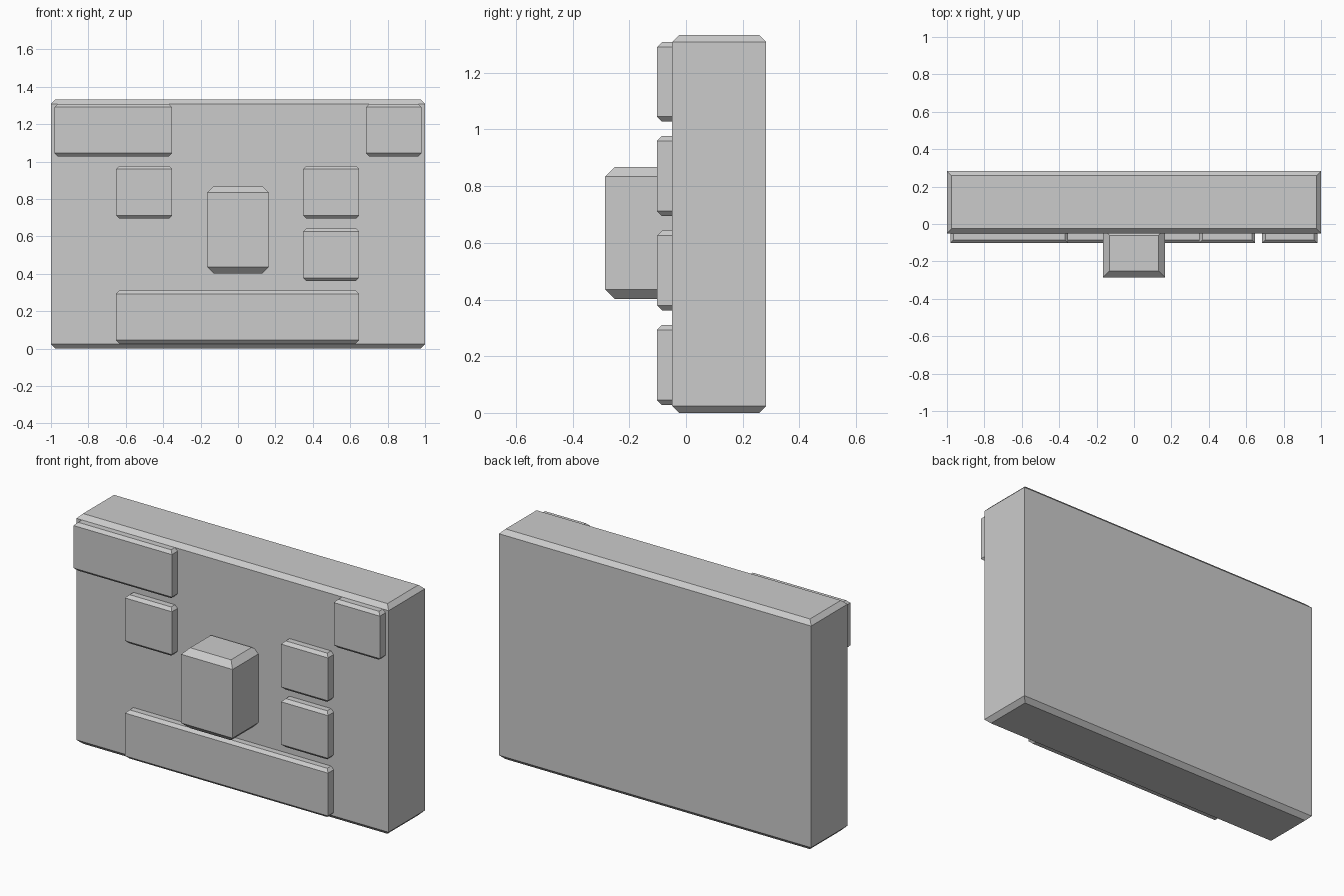
import bpy, bmesh

if "Cube" in bpy.data.objects:
    bpy.data.objects.remove(bpy.data.objects["Cube"])


def chamfered_block(name, x, y, z, cut):
    """Box whose top and bottom rims are chamfered; vertical edges stay sharp."""
    rings = [(z[0], cut), (z[0] + cut, 0), (z[1] - cut, 0), (z[1], cut)]
    bm = bmesh.new()
    loops = []
    for h, i in rings:
        corners = [(x[0] + i, y[0] + i), (x[1] - i, y[0] + i),
                   (x[1] - i, y[1] - i), (x[0] + i, y[1] - i)]
        loops.append([bm.verts.new((px, py, h)) for px, py in corners])
    for a, b in zip(loops, loops[1:]):
        for k in range(4):
            n = (k + 1) % 4
            bm.faces.new((a[k], a[n], b[n], b[k]))
    bm.faces.new(loops[0][::-1])
    bm.faces.new(loops[-1])
    mesh = bpy.data.meshes.new(name)
    bm.to_mesh(mesh)
    bm.free()
    obj = bpy.data.objects.new(name, mesh)
    bpy.context.collection.objects.link(obj)
    return obj


# Main slab
chamfered_block("slab", (-1, 1), (-0.05, 0.283), (0, 1.333), 0.025)

# Protruding central block
chamfered_block("centre_block", (-0.165, 0.165), (-0.285, -0.027), (0.402, 0.868), 0.034)

# Thin raised panels on the front
panels = {
    "top_left_panel": ((-0.982, -0.352), (1.028, 1.308)),
    "top_right_panel": ((0.685, 0.98), (1.028, 1.308)),
    "upper_left_panel": ((-0.652, -0.352), (0.695, 0.977)),
    "upper_right_panel": ((0.348, 0.648), (0.695, 0.977)),
    "lower_right_panel": ((0.348, 0.648), (0.362, 0.643)),
    "bottom_panel": ((-0.652, 0.648), (0.028, 0.31)),
}
for name, (x, z) in panels.items():
    chamfered_block(name, x, (-0.102, -0.03), z, 0.017)
